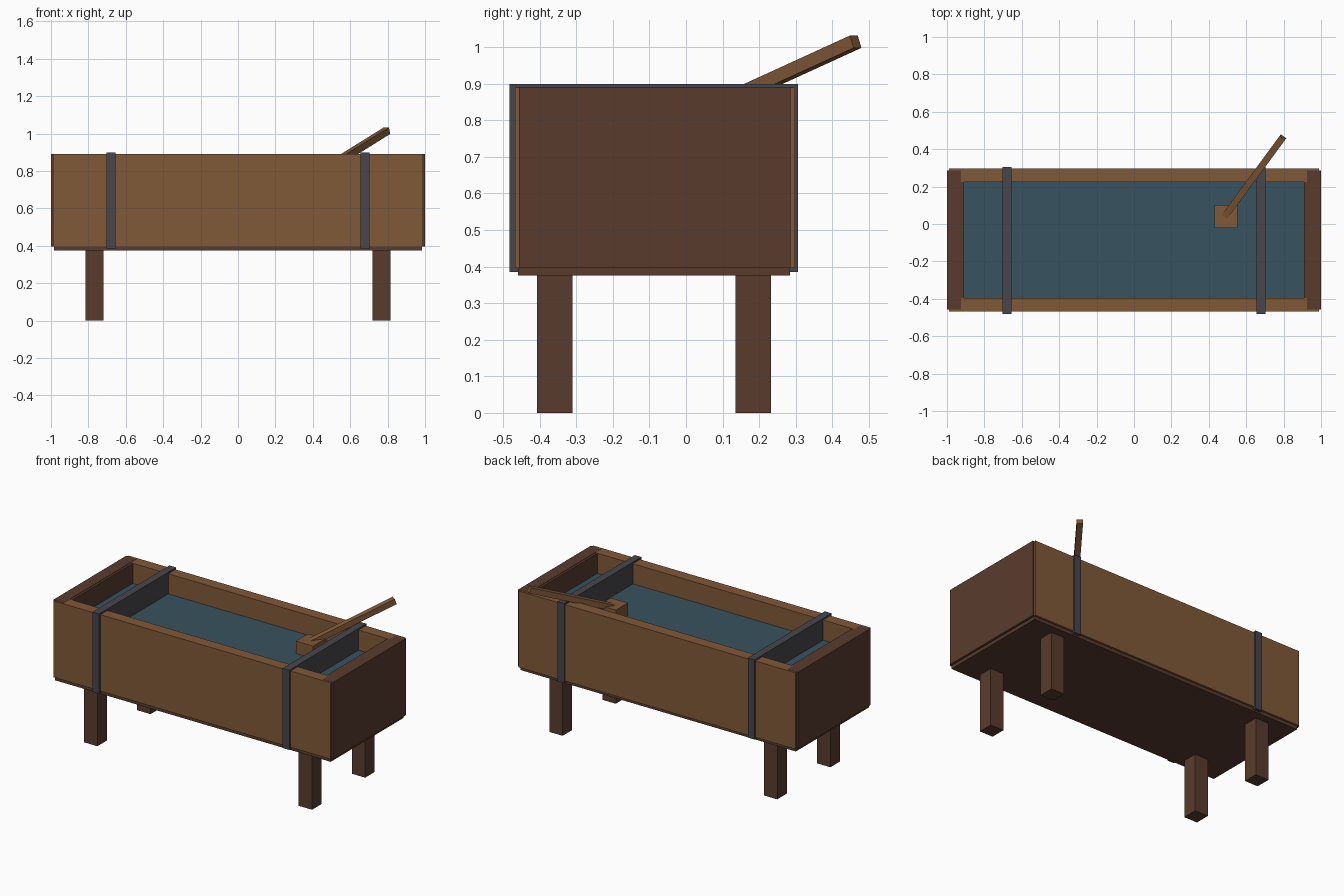
import bpy
from mathutils import Vector

cube = bpy.data.objects.get("Cube")
if cube:
    bpy.data.objects.remove(cube, do_unlink=True)


def material(name, rgb):
    m = bpy.data.materials.new(name)
    m.use_nodes = True
    colour = (*rgb, 1)
    m.diffuse_color = colour
    m.node_tree.nodes["Principled BSDF"].inputs["Base Color"].default_value = colour
    return m


wood = material("warm wood", (0.22, 0.10, 0.04))
dark = material("dark wood", (0.10, 0.044, 0.027))
iron = material("grey iron", (0.062, 0.062, 0.073))
water = material("still water", (0.038, 0.085, 0.112))


def box(name, x, y, z, mat):
    """Box given by its low and high limits along each axis."""
    bpy.ops.mesh.primitive_cube_add(size=1)
    o = bpy.context.object
    o.name = name
    o.location = [(a + b) / 2 for a, b in (x, y, z)]
    o.scale = [b - a for a, b in (x, y, z)]
    bpy.ops.object.transform_apply(location=False, rotation=False, scale=True)
    o.data.materials.append(mat)
    return o


# Trough body
box("floor_board", (-0.985, 0.985), (-0.46, 0.285), (0.375, 0.4), dark)
box("front_board", (-0.99, 0.99), (-0.468, -0.395), (0.396, 0.89), wood)
box("back_board", (-0.99, 0.99), (0.225, 0.298), (0.396, 0.89), wood)
box("water", (-0.92, 0.92), (-0.41, 0.24), (0.41, 0.76), water)

# Ends, iron bands and legs, repeated on both sides
for side, s in (("right", -1), ("left", 1)):
    def span(a, b):
        return sorted((s * a, s * b))

    box(side + "_end_board", span(0.925, 1), (-0.457, 0.286), (0.396, 0.891), dark)
    box(side + "_end_lining", span(0.91, 0.93), (-0.4, 0.23), (0.4, 0.889), dark)
    box(side + "_iron_band", span(0.656, 0.704), (-0.482, 0.306), (0.385, 0.9), iron)
    for row, y in (("front", (-0.408, -0.311)), ("back", (0.135, 0.232))):
        box(f"{row}_{side}_leg", span(0.72, 0.815), y, (0, 0.38), dark)

# Ladle: block cup with a slanted square handle
box("ladle_cup", (0.43, 0.553), (-0.022, 0.102), (0.72, 0.84), wood)
start, end = Vector((0.486, 0.042, 0.822)), Vector((0.796, 0.464, 1.015))
axis = end - start
half = axis.length / 2
handle = box("ladle_handle", (-0.018, 0.018), (-0.018, 0.018), (-half, half), wood)
handle.location = (start + end) / 2
handle.rotation_euler = axis.to_track_quat("Z", "Y").to_euler()
